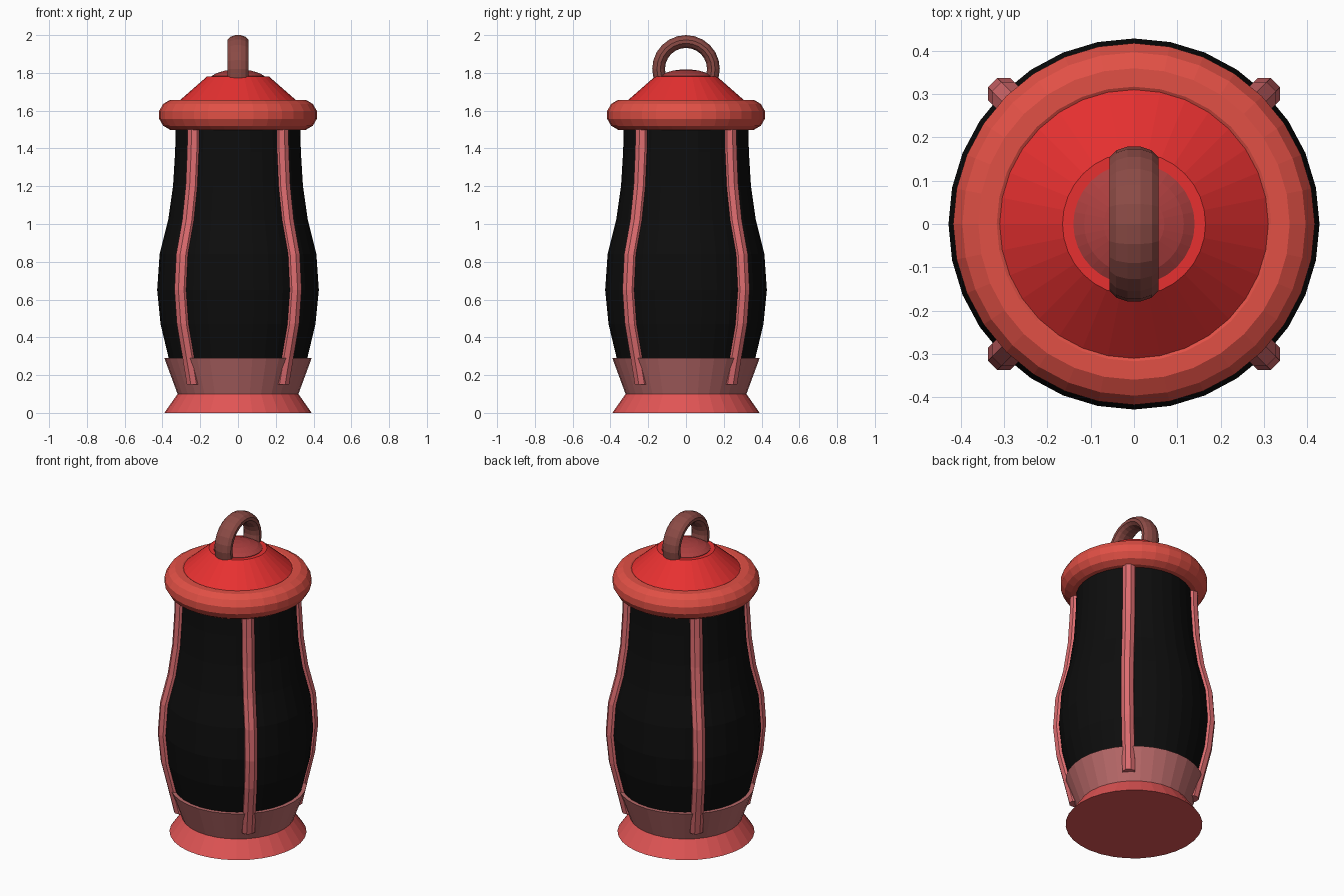
import bpy, bmesh, math
from math import sin, cos, pi

if "Cube" in bpy.data.objects:
    bpy.data.objects.remove(bpy.data.objects["Cube"])

SEG = 32


def material(name, rgb):
    m = bpy.data.materials.new(name)
    m.diffuse_color = (*rgb, 1)
    m.use_nodes = True
    m.node_tree.nodes["Principled BSDF"].inputs["Base Color"].default_value = m.diffuse_color
    return m


def make(name, rings, mat, closed=False):
    """Skin a list of point rings; cap the ends unless the loop is closed."""
    bm = bmesh.new()
    vs = [[bm.verts.new(p) for p in r] for r in rings]
    n = len(vs[0])
    for i in range(len(vs) if closed else len(vs) - 1):
        a, b = vs[i], vs[(i + 1) % len(vs)]
        for j in range(n):
            k = (j + 1) % n
            bm.faces.new((a[j], a[k], b[k], b[j]))
    if not closed:
        bm.faces.new(vs[0][::-1])
        bm.faces.new(vs[-1])
    bmesh.ops.recalc_face_normals(bm, faces=bm.faces)
    me = bpy.data.meshes.new(name)
    bm.to_mesh(me)
    bm.free()
    me.materials.append(mat)
    ob = bpy.data.objects.new(name, me)
    bpy.context.collection.objects.link(ob)
    return ob


def circle(r, z, n=SEG, cx=0, cy=0, off=0):
    return [(cx + r * cos(2 * pi * (i + off) / n), cy + r * sin(2 * pi * (i + off) / n), z)
            for i in range(n)]


def lathe(name, profile, mat, closed=False):
    return make(name, [circle(r, z) for r, z in profile], mat, closed)


black = material("black", (0.004, 0.004, 0.004))
base_red = material("base_red", (0.75, 0.09, 0.09))
collar_pink = material("collar_pink", (0.48, 0.14, 0.14))
rib_pink = material("rib_pink", (0.72, 0.15, 0.16))
rim_red = material("rim_red", (0.75, 0.08, 0.06))
lid_red = material("lid_red", (0.8, 0.03, 0.03))
knob_red = material("knob_red", (0.42, 0.05, 0.05))
handle_brown = material("handle_brown", (0.26, 0.07, 0.06))

# Flared foot and collar
lathe("foot", [(0.39, 0), (0.32, 0.10)], base_red)
lathe("collar", [(0.32, 0.10), (0.39, 0.29)], collar_pink)

# Bulging body
body = [(0.335, 0.15), (0.367, 0.29), (0.41, 0.47), (0.428, 0.65), (0.415, 0.84),
        (0.37, 1.02), (0.344, 1.20), (0.333, 1.38), (0.328, 1.56)]
lathe("body", body, black)

# Four ribs following the body outline
for i in range(4):
    a = pi / 4 + i * pi / 2
    rings = [circle(0.039, z, 8, (r - 0.003) * cos(a), (r - 0.003) * sin(a), 0.5) for r, z in body]
    make(f"rib_{i + 1}", rings, rib_pink)

# Rounded rim
rim = [(0.338 + 0.082 * cos(2 * pi * (i + 0.5) / 12), 1.578 + 0.082 * sin(2 * pi * (i + 0.5) / 12))
       for i in range(12)]
lathe("rim", rim, rim_red, closed=True)

# Conical lid with a low dome
lathe("lid", [(0.33, 1.56), (0.325, 1.64), (0.165, 1.78)], lid_red)
lathe("lid_dome", [(0.14, 1.77), (0.14, 1.783), (0.115, 1.798), (0.07, 1.812), (0.025, 1.818)], knob_red)

# Carrying ring with an oval section, lower half sunk in the lid
loop = []
for i in range(24):
    a = 2 * pi * i / 24
    ring = []
    for j in range(12):
        b = 2 * pi * (j + 0.5) / 12
        rad = 0.145 + 0.035 * cos(b)
        ring.append((0.058 * sin(b), rad * cos(a), 1.821 + rad * sin(a)))
    loop.append(ring)
make("handle", loop, handle_brown, closed=True)
